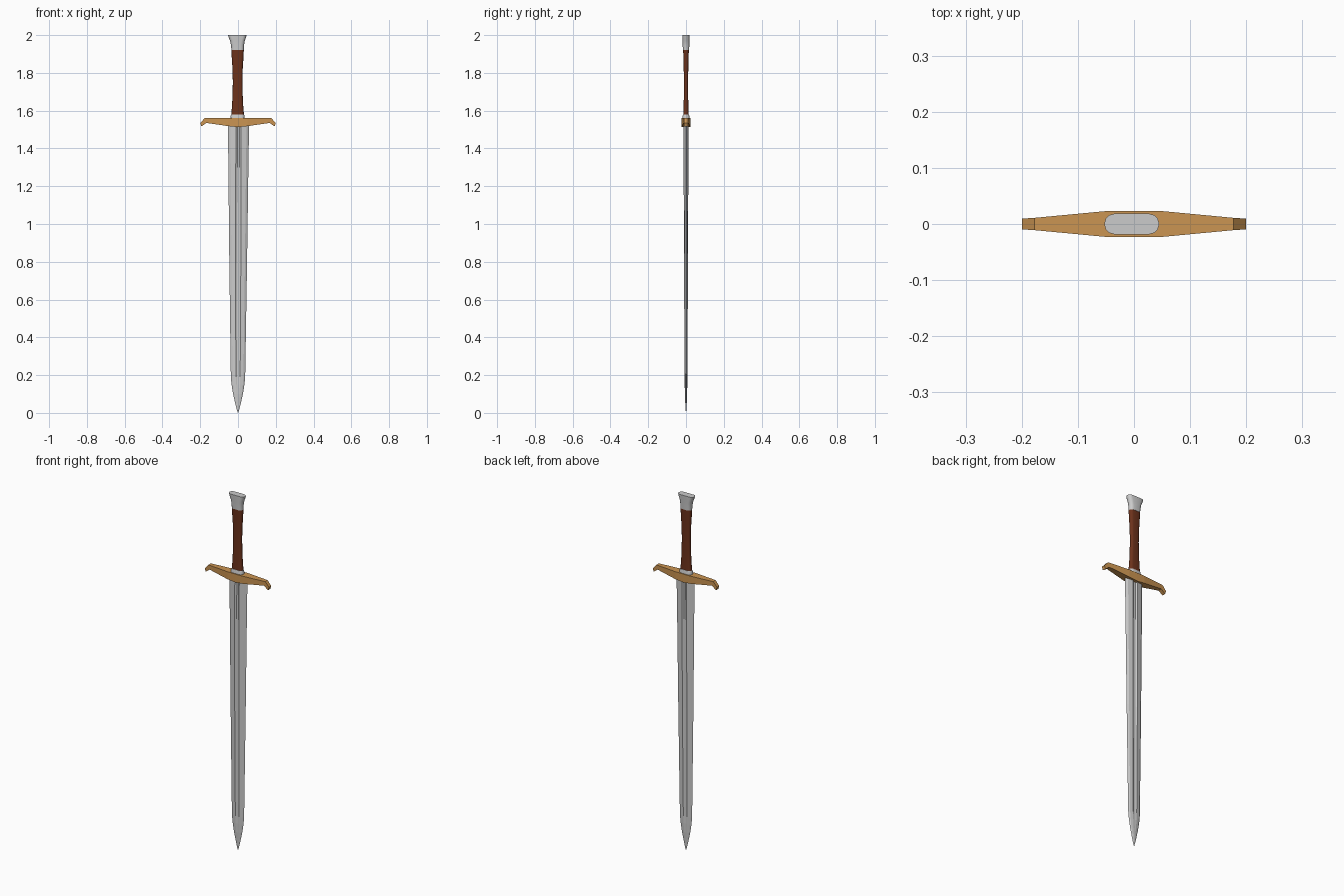
import bpy
from math import sin, cos, pi

if "Cube" in bpy.data.objects:
    bpy.data.objects.remove(bpy.data.objects["Cube"])

STEEL = None
def material(name, rgb):
    m = bpy.data.materials.new(name)
    m.diffuse_color = (*rgb, 1)
    m.use_nodes = True
    m.node_tree.nodes["Principled BSDF"].inputs["Base Color"].default_value = m.diffuse_color
    return m

leather = material("leather", (0.15, 0.032, 0.011))
brass = material("brass", (0.6, 0.3, 0.085))


def loft(name, rings, mat=None, smooth=None):
    """Skin a list of equal-length point rings and cap both ends."""
    n = len(rings[0])
    verts = [p for r in rings for p in r]
    faces = [(i * n + j, i * n + (j + 1) % n, (i + 1) * n + (j + 1) % n, (i + 1) * n + j)
             for i in range(len(rings) - 1) for j in range(n)]
    faces += [tuple(reversed(range(n))), tuple(range(len(verts) - n, len(verts)))]
    me = bpy.data.meshes.new(name)
    me.from_pydata(verts, [], faces)
    ob = bpy.data.objects.new(name, me)
    bpy.context.collection.objects.link(ob)
    if mat:
        me.materials.append(mat)
    bpy.ops.object.select_all(action='DESELECT')
    bpy.context.view_layer.objects.active = ob
    ob.select_set(True)
    bpy.ops.object.mode_set(mode='EDIT')
    bpy.ops.mesh.select_all(action='SELECT')
    bpy.ops.mesh.normals_make_consistent(inside=False)
    bpy.ops.object.mode_set(mode='OBJECT')
    if smooth:
        bpy.ops.object.shade_smooth_by_angle(angle=smooth)
    return ob


def stadium(z, w, t, cx=-0.002, k=7):
    """Slot-shaped ring with half width w and half thickness t."""
    ring = []
    for side in (1, -1):
        for i in range(k):
            a = -pi / 2 + pi * i / (k - 1)
            ring.append((cx + side * (w - t + t * cos(a)), side * t * sin(a), z))
    return ring


def blade_ring(z, cx, w, t, groove):
    """Double-edged section with a central fuller."""
    f = min(0.014, 0.3 * w)
    q = [(w, 0.0), (0.76 * w, 0.62 * t), (f, t), (0.4 * f, t - groove)]
    top = q + [(-x, y) for x, y in reversed(q)]
    low = [(x, -y) for x, y in reversed(top[1:-1])]
    return [(cx + x, y, z) for x, y in top + low]


# Blade, tip down
loft("blade", [blade_ring(*s) for s in (
    (0.0, 0, 0.001, 0.0006, 0), (0.03, 0, 0.010, 0.003, 0), (0.10, 0, 0.026, 0.006, 0),
    (0.15, 0, 0.034, 0.007, 0.001), (0.19, 0, 0.038, 0.0075, 0.003),
    (0.8, 0.001, 0.047, 0.0105, 0.005), (1.3, 0.002, 0.053, 0.0125, 0.006),
    (1.54, 0.003, 0.056, 0.013, 0.006))])

# Crossguard: half stations (x at top, x at bottom, top z, bottom z, half depth)
half = [(0.05, 0.05, 1.56, 1.518, 0.023), (0.177, 0.168, 1.56, 1.535, 0.011),
        (0.2, 0.194, 1.534, 1.516, 0.0095)]
stations = [(-a, -b, c, d, e) for a, b, c, d, e in reversed(half)]
stations += [(0, 0, 1.56, 1.513, 0.0235)] + half
loft("crossguard", [[(a, -e, c), (a, e, c), (b, e, d), (b, -e, d)]
                    for a, b, c, d, e in stations], brass)

# Collar between guard and grip
loft("collar", [stadium(1.555, 0.038, 0.019), stadium(1.572, 0.037, 0.018),
                stadium(1.58, 0.034, 0.016)], None, 0.6)

# Waisted leather grip
loft("grip", [stadium(*s) for s in (
    (1.575, 0.034, 0.014), (1.62, 0.030, 0.0125), (1.68, 0.027, 0.0115),
    (1.75, 0.0255, 0.0115), (1.82, 0.027, 0.012), (1.88, 0.031, 0.014),
    (1.925, 0.033, 0.015))], leather, 0.6)

# Flared pommel
loft("pommel", [stadium(z, w, t, cx) for z, w, t, cx in (
    (1.92, 0.033, 0.0165, -0.002), (1.945, 0.034, 0.0175, -0.0025),
    (1.97, 0.039, 0.018, -0.003), (1.988, 0.046, 0.0185, -0.0035),
    (2.0, 0.049, 0.0185, -0.004))], None, 0.6)
